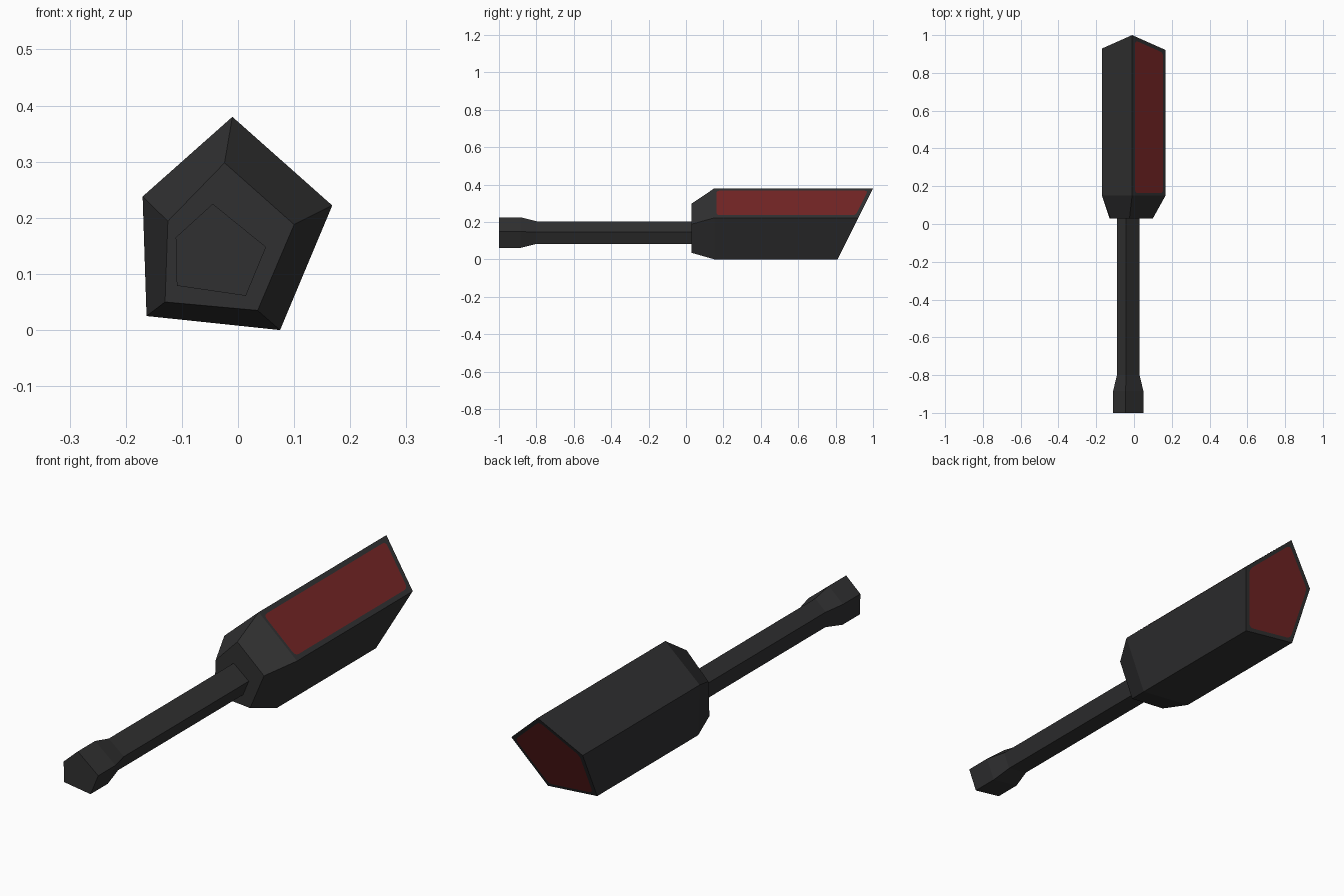
import bpy, bmesh
from mathutils import Vector

if "Cube" in bpy.data.objects:
    bpy.data.objects.remove(bpy.data.objects["Cube"])

def mat(name, c):
    m = bpy.data.materials.new(name)
    m.diffuse_color = (*c, 1)
    m.use_nodes = True
    m.node_tree.nodes["Principled BSDF"].inputs["Base Color"].default_value = m.diffuse_color
    return m

BLACK = mat("black_plastic", (0.030, 0.030, 0.031))
RED = mat("dark_red", (0.17, 0.018, 0.018))

def scaled(ring, s, cx=-0.03, cz=0.143):
    return [(cx + (x - cx) * s, cz + (z - cz) * s) for x, z in ring]

def loft(sections):
    """Closed five-sided tube through (ring, y function of z) sections."""
    bm = bmesh.new()
    loops = [[bm.verts.new((x, y(z), z)) for x, z in ring] for ring, y in sections]
    for a, b in zip(loops, loops[1:]):
        for i in range(len(a)):
            j = (i + 1) % len(a)
            bm.faces.new((a[i], a[j], b[j], b[i]))
    bm.faces.new(loops[0])
    bm.faces.new(loops[-1])
    bmesh.ops.recalc_face_normals(bm, faces=bm.faces[:])
    return bm

def finish(bm, name):
    me = bpy.data.meshes.new(name)
    bm.to_mesh(me)
    bm.free()
    me.materials.append(BLACK)
    me.materials.append(RED)
    bpy.context.collection.objects.link(bpy.data.objects.new(name, me))

def at(y):
    return lambda z: y

# Cross-sections (x, z), clockwise from the top corner
body = [(-0.01, 0.38), (0.168, 0.222), (0.075, 0.0), (-0.163, 0.025), (-0.17, 0.238)]
collar = [(-0.024, 0.298), (0.10, 0.188), (0.035, 0.035), (-0.13, 0.05), (-0.125, 0.194)]
tip = [(-0.045, 0.225), (0.05, 0.148), (0.014, 0.061), (-0.109, 0.079), (-0.111, 0.165)]
thin = scaled(tip, 0.74)

# Handle with slanted end
bm = loft([(collar, at(0.03)), (body, at(0.152)), (body, lambda z: 0.81 + 0.5 * z)])
bm.normal_update()

# Red inset panels: upper right side and slanted end
side = max((f for f in bm.faces if f.calc_center_median().y > 0.3),
           key=lambda f: f.normal.dot(Vector((0.66, 0, 0.75))))
end = max(bm.faces, key=lambda f: f.normal.y)
for f, inset in ((side, 0.02), (end, 0.016)):
    bmesh.ops.inset_individual(bm, faces=[f], thickness=inset, use_even_offset=True)
    f.material_index = 1
for v in side.verts:
    if v.co.y < 0.3:
        v.co.y = 0.163

# Rounded panel corners
for f in (side, end):
    normal, centre = f.normal.copy(), f.calc_center_median()
    pts = [v.co.copy() for v in f.verts]
    rim = []
    for i, p in enumerate(pts):
        a = p + (pts[i - 1] - p).normalized() * 0.02
        b = p + (pts[(i + 1) % len(pts)] - p).normalized() * 0.02
        rim += [(1 - t) ** 2 * a + 2 * t * (1 - t) * p + t * t * b for t in (0, 0.33, 0.67, 1)]
    f.material_index = 0
    plate = bm.faces.new([bm.verts.new(p + normal * 0.001) for p in rim])
    plate.material_index = 1
finish(bm, "handle")

# Shaft with flared tip
finish(loft([(tip, at(-1.0)), (tip, at(-0.885)), (thin, at(-0.80)), (thin, at(0.04))]), "shaft")
